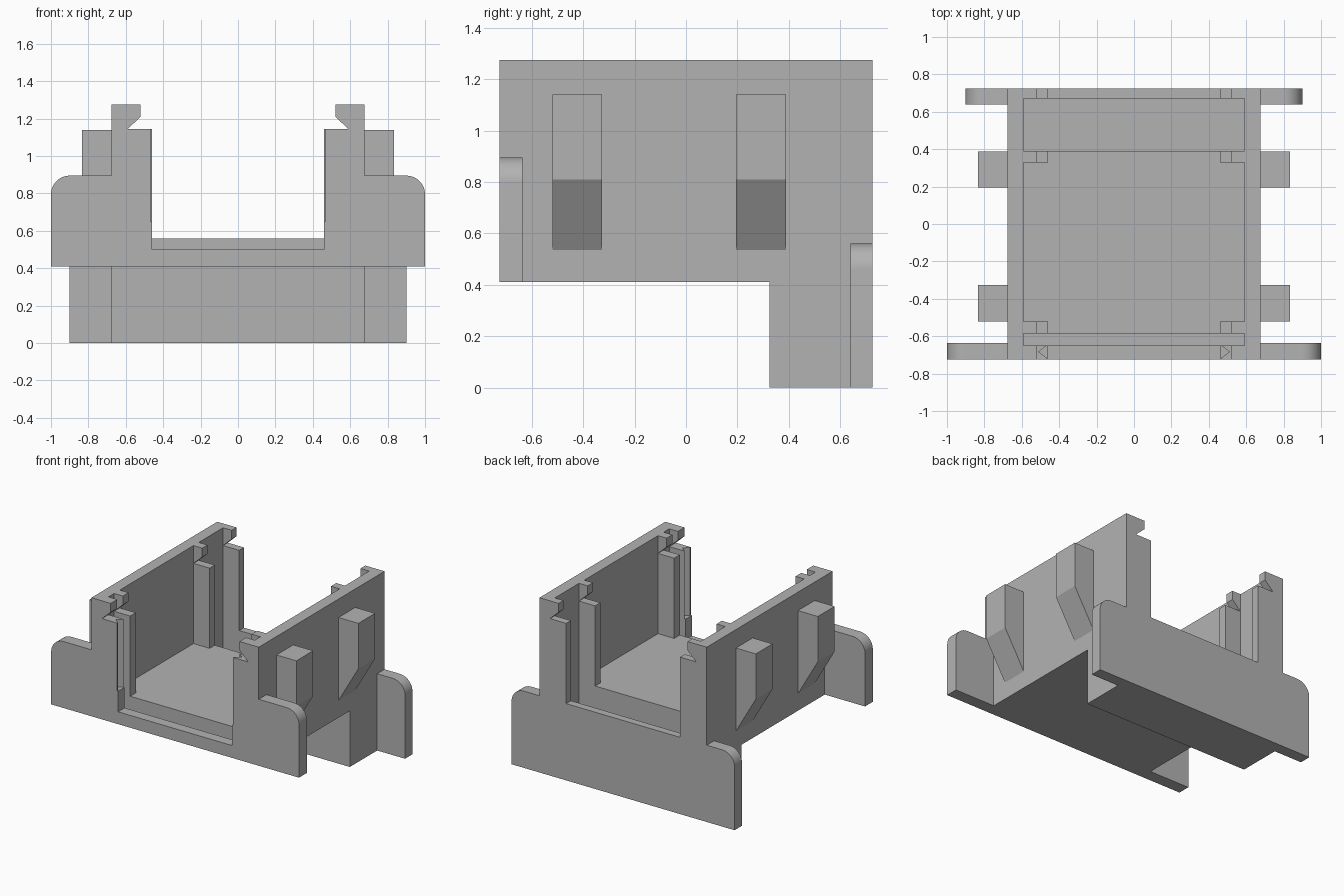
import bpy
import bmesh
from math import cos, sin, pi, radians

cube = bpy.data.objects.get("Cube")
if cube:
    bpy.data.objects.remove(cube, do_unlink=True)

grey = bpy.data.materials.new("plain grey")
grey.use_nodes = True
colour = (0.45, 0.45, 0.45, 1)
grey.diffuse_color = colour
grey.node_tree.nodes["Principled BSDF"].inputs["Base Color"].default_value = colour


def prism(name, profile, axis, start, end):
    """Extrude a 2D profile along x (profile in yz), y (xz) or z (xy)."""
    place = {"x": lambda a, b: (start, a, b),
             "y": lambda a, b: (a, start, b),
             "z": lambda a, b: (a, b, start)}[axis]
    bm = bmesh.new()
    face = bm.faces.new([bm.verts.new(place(a, b)) for a, b in profile])
    grown = bmesh.ops.extrude_face_region(bm, geom=[face])
    shift = [end - start if axis == k else 0 for k in "xyz"]
    moved = [v for v in grown["geom"] if isinstance(v, bmesh.types.BMVert)]
    bmesh.ops.translate(bm, verts=moved, vec=shift)
    bmesh.ops.recalc_face_normals(bm, faces=bm.faces)
    mesh = bpy.data.meshes.new(name)
    bm.to_mesh(mesh)
    bm.free()
    mesh.materials.append(grey)
    obj = bpy.data.objects.new(name, mesh)
    bpy.context.collection.objects.link(obj)
    return obj


def rect(a0, a1, b0, b1):
    return [(a0, b0), (a1, b0), (a1, b1), (a0, b1)]


def mirrored(half):
    return half + [(-x, z) for x, z in reversed(half)]


def activate(obj):
    bpy.ops.object.select_all(action="DESELECT")
    obj.select_set(True)
    bpy.context.view_layer.objects.active = obj


def cut(target, cutter):
    cutter.hide_render = True
    activate(target)
    mod = target.modifiers.new("cut", "BOOLEAN")
    mod.operation = "DIFFERENCE"
    mod.solver = "EXACT"
    mod.object = cutter
    bpy.ops.object.modifier_apply(modifier=mod.name)
    bpy.data.objects.remove(cutter, do_unlink=True)


TOP, BASE, SIDE, END = 1.275, 0.41, 0.675, 0.725
INNER, OPEN, FLOOR, LEDGE = 0.59, 0.46, 0.56, 1.145
ABOVE = 1.4

# Housing: L-shaped side outline with a deeper block at the rear
outline = [(-END, BASE), (0.325, BASE), (0.325, 0), (END, 0), (END, TOP), (-END, TOP)]
housing = prism("housing", outline, "x", -SIDE, SIDE)

# Channel through the whole length, with undercut hooks along the top
channel = mirrored([(OPEN, FLOOR), (OPEN, LEDGE), (INNER, LEDGE),
                    (0.52, 1.21), (0.52, ABOVE)])
cut(housing, prism("channel_cutter", channel, "y", -1, 1))

# Wide bays between the guide ribs: front slot, main bay, deep rear pocket
for y0, y1, bottom in ((-0.65, -0.585, 0.45), (-0.52, 0.33, FLOOR), (0.39, 0.67, 0.06)):
    bay = prism("bay_cutter", rect(-INNER, INNER, y0, y1), "z", bottom, ABOVE)
    cut(housing, bay)

# Lowered front sill
cut(housing, prism("sill_cutter", rect(-OPEN, OPEN, 0.5, 0.7), "y", -1, -0.6))

# Slightly wider front opening with a V groove in each jamb
for s in (-1, 1):
    jamb = [(s * 0.4, -0.8), (s * 0.468, -0.8), (s * 0.468, -0.715),
            (s * 0.51, -0.683), (s * 0.468, -0.651), (s * 0.468, -0.62), (s * 0.4, -0.62)]
    cut(housing, prism("groove_cutter", jamb, "z", 0.65, 1.16))


def ear_profile(s, outer, z0, z1, r=0.1):
    arc = [(s * (outer - r + r * cos(t)), z1 - r + r * sin(t))
           for t in (pi / 2 * i / 12 for i in range(13))]
    return [(s * SIDE, z0), (s * outer, z0)] + arc + [(s * SIDE, z1)]


for s, side in ((1, "left"), (-1, "right")):
    # Rounded mounting ears at both ends
    for end, outer, z0, z1, y0, y1 in (("front", 1.0, BASE, 0.895, -END, -0.635),
                                       ("rear", 0.9, 0, FLOOR, 0.64, END)):
        ear = prism(f"{side}_{end}_ear", ear_profile(s, outer, z0, z1), "y", y0, y1)
        activate(ear)
        bpy.ops.object.shade_smooth_by_angle(angle=radians(30))
    # Wedge-bottomed side lugs
    lug = [(s * SIDE, 0.535), (s * 0.835, 0.81), (s * 0.835, 1.14), (s * SIDE, 1.14)]
    for end, y0 in (("front", -0.52), ("rear", 0.195)):
        prism(f"{side}_{end}_lug", lug, "y", y0, y0 + 0.193)
